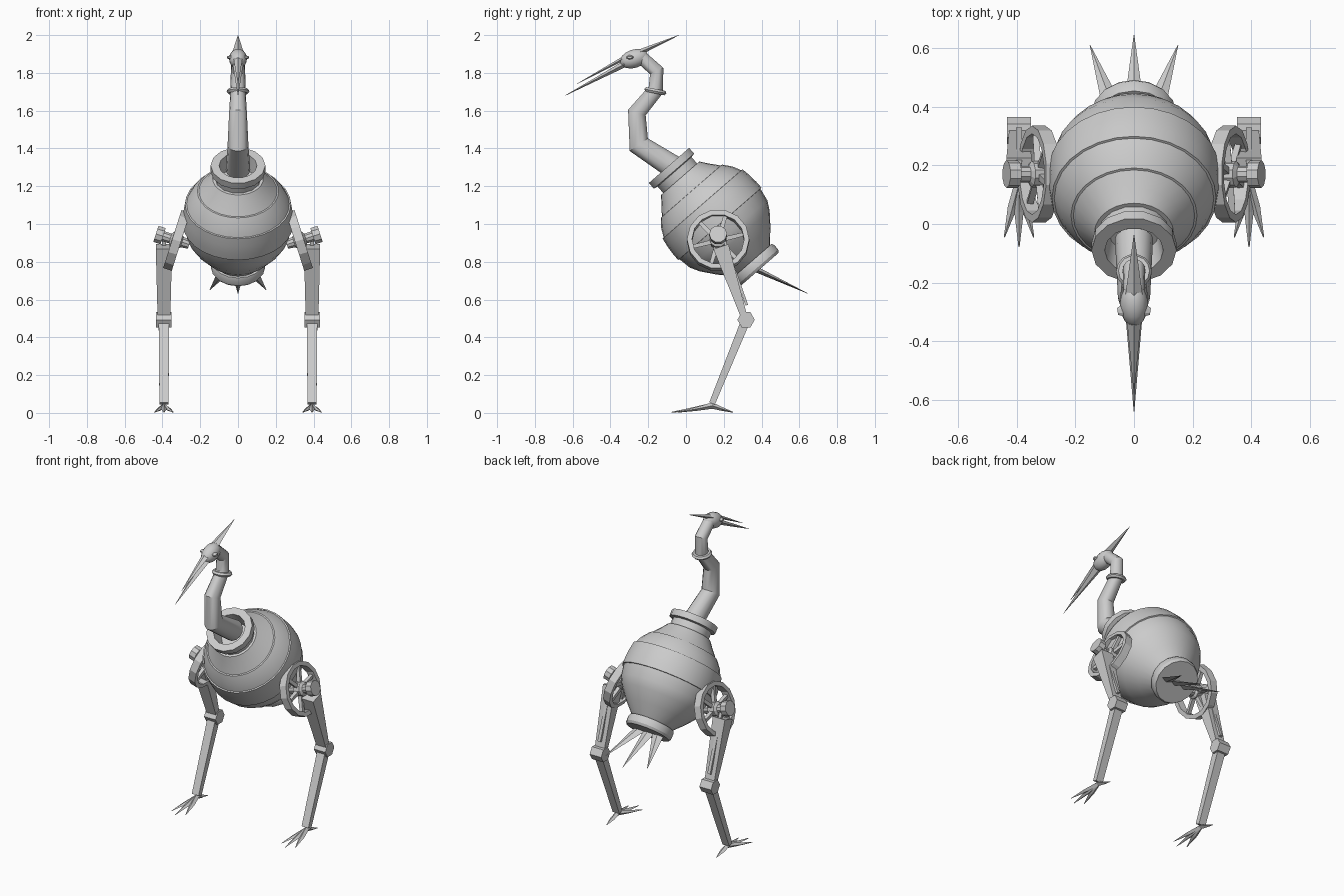
import bpy, bmesh, math
from mathutils import Vector

cube = bpy.data.objects.get("Cube")
if cube:
    bpy.data.objects.remove(cube)

grey = bpy.data.materials.new("plain grey")
grey.use_nodes = True
grey.diffuse_color = (0.6, 0.6, 0.6, 1)
grey.node_tree.nodes["Principled BSDF"].inputs["Base Color"].default_value = (0.6, 0.6, 0.6, 1)


def loft(name, sections, sides, axis=None, flat=False, closed=False, smooth=None):
    """Skin rings (centre, half width, half height) set across a path."""
    bm = bmesh.new()
    pts = [Vector(s[0]) for s in sections]
    turn = math.pi / sides if flat else 0
    grow = 1 / math.cos(turn) if flat else 1
    rings = []
    for i, (_, w, h) in enumerate(sections):
        d = axis
        if d is None:
            d = pts[min(i + 1, len(pts) - 1)] - pts[max(i - 1, 0)]
        d = Vector(d).normalized()
        side = Vector((1, 0, 0)) if abs(d.x) < 0.8 else Vector((0, 1, 0))
        u = (side - d * side.dot(d)).normalized()
        v = d.cross(u)
        ring = []
        for k in range(sides):
            a = 2 * math.pi * k / sides + turn
            ring.append(bm.verts.new(pts[i] + (u * math.cos(a) * w + v * math.sin(a) * h) * grow))
        rings.append(ring)
    pairs = list(zip(rings, rings[1:]))
    if closed:
        pairs.append((rings[-1], rings[0]))
    else:
        bm.faces.new(rings[0][::-1])
        bm.faces.new(rings[-1])
    for a, b in pairs:
        for k in range(sides):
            n = (k + 1) % sides
            bm.faces.new((a[k], a[n], b[n], b[k]))
    bmesh.ops.remove_doubles(bm, verts=bm.verts, dist=0.0001)
    bmesh.ops.recalc_face_normals(bm, faces=bm.faces)
    mesh = bpy.data.meshes.new(name)
    bm.to_mesh(mesh)
    bm.free()
    mesh.materials.append(grey)
    obj = bpy.data.objects.new(name, mesh)
    bpy.context.collection.objects.link(obj)
    if smooth:
        bpy.ops.object.select_all(action='DESELECT')
        obj.select_set(True)
        bpy.context.view_layer.objects.active = obj
        bpy.ops.object.shade_smooth_by_angle(angle=math.radians(smooth))
    return obj


def bar(name, a, b, start, end, sides=4, flat=True, smooth=None):
    """Straight tapered bar; start and end are (half width, half height)."""
    return loft(name, [(a, *start), (b, *end)], sides, Vector(b) - Vector(a), flat, smooth=smooth)


def spike(name, base, tip, w, h):
    return bar(name, base, tip, (w, h), (0.001, 0.001), flat=False)


def lathe(name, origin, axis, profile, sides, closed=False, smooth=None):
    axis = Vector(axis).normalized()
    origin = Vector(origin)
    return loft(name, [(origin + axis * t, r, r) for t, r in profile], sides, axis, closed=closed, smooth=smooth)


# Vase body: hollow collar, overlapping plates, taper
TOP = (0, -0.09, 1.31)
DOWN = (0, 0.656, -0.754)
lathe("collar", TOP, DOWN, [(0.09, 0.085), (0.0, 0.1), (0.0, 0.145), (0.04, 0.145),
                            (0.045, 0.122), (0.11, 0.122)], 14, smooth=30)
lathe("body", TOP, DOWN, [(0.09, 0.1), (0.09, 0.135), (0.13, 0.165), (0.18, 0.207), (0.181, 0.215),
                          (0.225, 0.25), (0.27, 0.272), (0.271, 0.28), (0.32, 0.288), (0.37, 0.292),
                          (0.41, 0.292), (0.411, 0.284), (0.48, 0.272), (0.53, 0.245),
                          (0.6, 0.19), (0.68, 0.115)], 28, smooth=35)
lathe("tail_ring", TOP, DOWN, [(0.67, 0.11), (0.67, 0.138), (0.685, 0.144), (0.715, 0.144),
                               (0.73, 0.135), (0.73, 0.11)], 16, smooth=25)

# Tail feathers
for x, y, z in ((-0.15, 0.61, 0.65), (0, 0.645, 0.632), (0.15, 0.61, 0.65)):
    spike("tail_feather", (x * 0.4, 0.36, 0.765), (x, y, z), 0.04, 0.016)

# Bent neck with a ring
loft("neck", [((0, -0.05, 1.29), 0.065, 0.065), ((0, -0.25, 1.42), 0.055, 0.06),
              ((0, -0.26, 1.59), 0.047, 0.05), ((0, -0.16, 1.71), 0.04, 0.042),
              ((0, -0.155, 1.81), 0.038, 0.04), ((0, -0.24, 1.885), 0.036, 0.036)], 14, smooth=28)
lathe("neck_ring", (0, -0.162, 1.703), (0, 0.2, 1),
      [(-0.012, 0.04), (-0.012, 0.053), (0, 0.061), (0.012, 0.053), (0.012, 0.04)], 14, True, 30)

# Head, eyes, beak and crest
HEAD = Vector((0, -0.275, 1.875))
ALONG = Vector((0, -0.94, -0.3))
arc = [math.pi * i / 8 for i in range(9)]
loft("head", [(HEAD - ALONG * 0.078 * math.cos(a), 0.048 * math.sin(a), 0.05 * math.sin(a))
              for a in arc], 14, ALONG, smooth=40)
for s in (-1, 1):
    bar("eye", (s * 0.038, -0.295, 1.882), (s * 0.056, -0.298, 1.882), (0.02, 0.012), (0.012, 0.006), 8)
spike("upper_beak", (0, -0.31, 1.888), (0, -0.577, 1.742), 0.026, 0.012)
spike("lower_beak", (0, -0.3, 1.86), (0, -0.64, 1.68), 0.03, 0.018)
spike("crest", (0, -0.29, 1.89), (0, -0.037, 2.0), 0.036, 0.018)

for s, side in ((1, "left"), (-1, "right")):
    # Tilted spoked wheel and hub
    centre = Vector((s * 0.325, 0.17, 0.913))
    axle = Vector((s * 0.95, 0, 0.3)).normalized()
    lathe(side + "_wheel", centre, axle, [(-0.024, 0.138), (-0.024, 0.165), (0.024, 0.165),
                                          (0.024, 0.138)], 14, True)
    lathe(side + "_hub", centre, axle, [(-0.07, 0.025), (-0.03, 0.03), (-0.02, 0.045), (0.025, 0.045),
                                        (0.035, 0.028), (0.075, 0.028), (0.075, 0.047),
                                        (0.115, 0.047)], 10)
    up = axle.cross(Vector((0, 1, 0)))
    for k in range(6):
        a = k * math.pi / 3 + 0.25
        out = Vector((0, math.cos(a), 0)) + up * math.sin(a)
        bar(side + "_spoke", centre + out * 0.03, centre + out * 0.145, (0.012, 0.012), (0.01, 0.01))

    # Jointed leg
    x = s * 0.392
    knee = Vector((x, 0.318, 0.493))
    bar(side + "_thigh", (x, 0.185, 0.88), knee + Vector((0, -0.015, 0.03)), (0.043, 0.042), (0.034, 0.018))
    bar(side + "_thigh_rod", (x, 0.2, 0.92), (x, 0.322, 0.57), (0.01, 0.007), (0.01, 0.007))
    bar(side + "_knee", knee - Vector((0.041, 0, 0)), knee + Vector((0.041, 0, 0)),
        (0.046, 0.046), (0.046, 0.046), 6, False)
    bar(side + "_shin", knee, (x, 0.138, 0.05), (0.028, 0.024), (0.024, 0.016))

    # Foot with three front toes and one back toe
    for dx, y in ((-0.05, -0.045), (0, -0.078), (0.05, -0.045), (0, 0.25)):
        loft(side + "_toe", [((x, 0.14, 0.038), 0.015, 0.016),
                             ((x + dx * 0.45, 0.14 + (y - 0.14) * 0.45, 0.021), 0.016, 0.01),
                             ((x + dx, y, 0.003), 0.002, 0.002)], 4, (dx, y - 0.14, -0.03))
